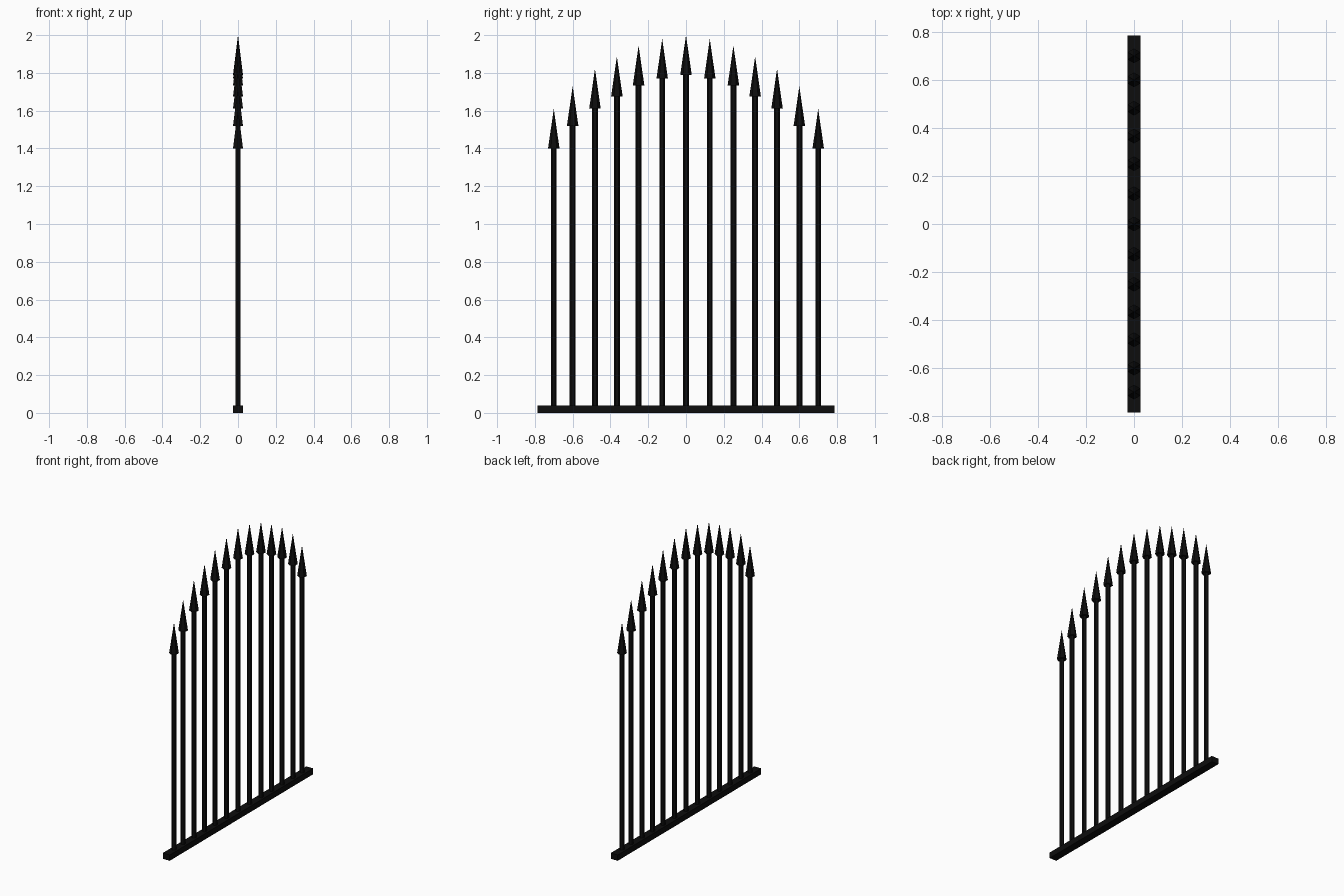
import bpy
import math

if "Cube" in bpy.data.objects:
    bpy.data.objects.remove(bpy.data.objects["Cube"])

iron = bpy.data.materials.new("black iron")
iron.diffuse_color = (0.004, 0.004, 0.004, 1)
iron.use_nodes = True
iron.node_tree.nodes["Principled BSDF"].inputs["Base Color"].default_value = iron.diffuse_color


def finish(name):
    ob = bpy.context.object
    ob.name = name
    ob.data.materials.append(iron)
    return ob


def six_sided(name, y, z0, z1, r0, r1):
    # hexagonal prism or spike, with two corners pointing along y
    bpy.ops.mesh.primitive_cone_add(vertices=6, radius1=r0, radius2=r1,
                                    depth=z1 - z0, location=(0, y, (z0 + z1) / 2))
    return finish(name)


# Bottom rail
bpy.ops.mesh.primitive_cube_add(size=1, location=(0, 0, 0.02))
bpy.context.object.scale = (0.053, 1.57, 0.04)
finish("bottom_rail")

# Bars with pointed spear heads: (distance from centre, tip height)
bars = [(0, 2.0), (0.126, 1.98), (0.251, 1.945), (0.366, 1.887),
        (0.482, 1.822), (0.60, 1.73), (0.70, 1.61)]
HEAD = 0.211
for i, (d, tip) in enumerate(bars):
    for y in ([d, -d] if d else [0]):
        six_sided("bar", y, 0.02, tip - HEAD + 0.005, 0.0155, 0.0155)
        six_sided("spear_head", y, tip - HEAD, tip, 0.0305, 0)
